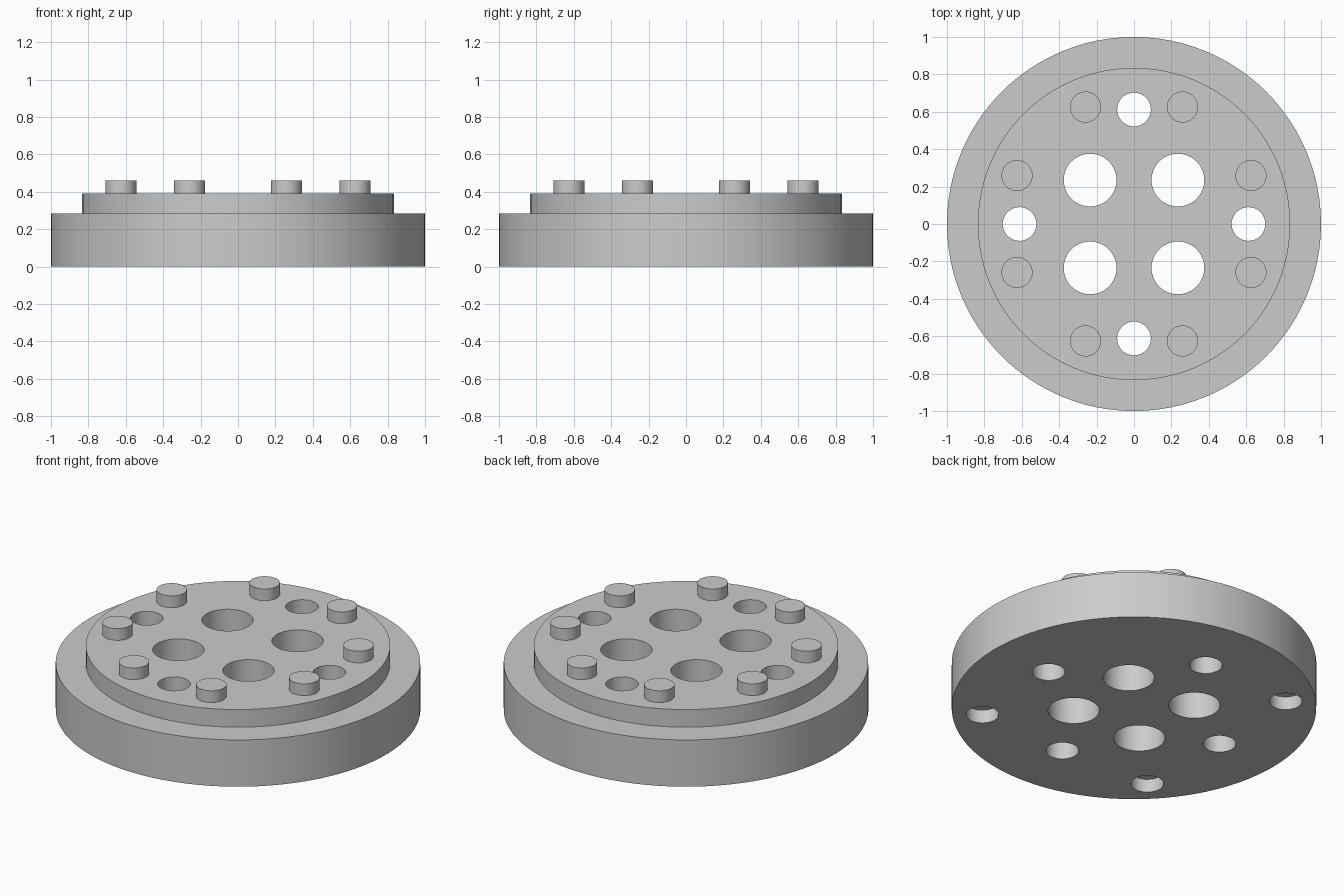
import bpy, bmesh, math
from mathutils import Matrix

if "Cube" in bpy.data.objects:
    bpy.data.objects.remove(bpy.data.objects["Cube"])

SEGMENTS = 96
BASE_TOP, STEP_TOP, STUD_TOP = 0.283, 0.39, 0.461

grey = bpy.data.materials.new("plain_grey")
grey.diffuse_color = (0.6, 0.6, 0.6, 1)
grey.use_nodes = True
grey.node_tree.nodes["Principled BSDF"].inputs["Base Color"].default_value = grey.diffuse_color


def add_cylinder(bm, x, y, radius, z0, z1, segments=48):
    bmesh.ops.create_cone(
        bm, cap_ends=True, segments=segments, radius1=radius, radius2=radius,
        depth=z1 - z0, matrix=Matrix.Translation((x, y, (z0 + z1) / 2)))


def make_object(name, bm):
    bmesh.ops.recalc_face_normals(bm, faces=bm.faces)
    mesh = bpy.data.meshes.new(name)
    bm.to_mesh(mesh)
    bm.free()
    mesh.materials.append(grey)
    obj = bpy.data.objects.new(name, mesh)
    bpy.context.collection.objects.link(obj)
    return obj


def activate(obj):
    bpy.ops.object.select_all(action='DESELECT')
    obj.select_set(True)
    bpy.context.view_layer.objects.active = obj


def ring(radius, count, start):
    """Points evenly spread round the centre, start angle in degrees."""
    for i in range(count):
        a = math.radians(start + 360 * i / count)
        yield radius * math.cos(a), radius * math.sin(a)


# Stepped disc: wide base with a narrower raised plate
bm = bmesh.new()
rows = []
for radius, z in [(1, 0), (1, BASE_TOP), (0.835, BASE_TOP), (0.835, STEP_TOP)]:
    rows.append([bm.verts.new((x, y, z)) for x, y in ring(radius, SEGMENTS, 0)])
for low, high in zip(rows, rows[1:]):
    for i in range(SEGMENTS):
        j = (i + 1) % SEGMENTS
        bm.faces.new((low[i], low[j], high[j], high[i]))
bm.faces.new(rows[0])
bm.faces.new(rows[-1])
disc = make_object("stepped_disc", bm)

# Hole cutters
bm = bmesh.new()
for x, y in ring(0.332, 4, 45):          # large through holes
    add_cylinder(bm, x, y, 0.141, -0.2, 0.6)
for x, y in ring(0.612, 4, 0):           # small through holes
    add_cylinder(bm, x, y, 0.09, -0.2, 0.6)
for x, y in list(ring(0.835, 4, 45))[1:]:  # three blind holes underneath
    add_cylinder(bm, x, y, 0.09, -0.2, 0.08)
cutter = make_object("hole_cutter", bm)
cutter.hide_render = True

cut = disc.modifiers.new("holes", 'BOOLEAN')
cut.operation = 'DIFFERENCE'
cut.solver = 'EXACT'
cut.object = cutter
activate(disc)
bpy.ops.object.modifier_apply(modifier=cut.name)
bpy.data.objects.remove(cutter)

# Eight round studs on the raised plate
bm = bmesh.new()
for x, y in ring(0.677, 8, 22.5):
    add_cylinder(bm, x, y, 0.083, STEP_TOP, STUD_TOP)
studs = make_object("studs", bm)

for obj in (disc, studs):
    activate(obj)
    bpy.ops.object.shade_smooth_by_angle(angle=math.radians(30))
